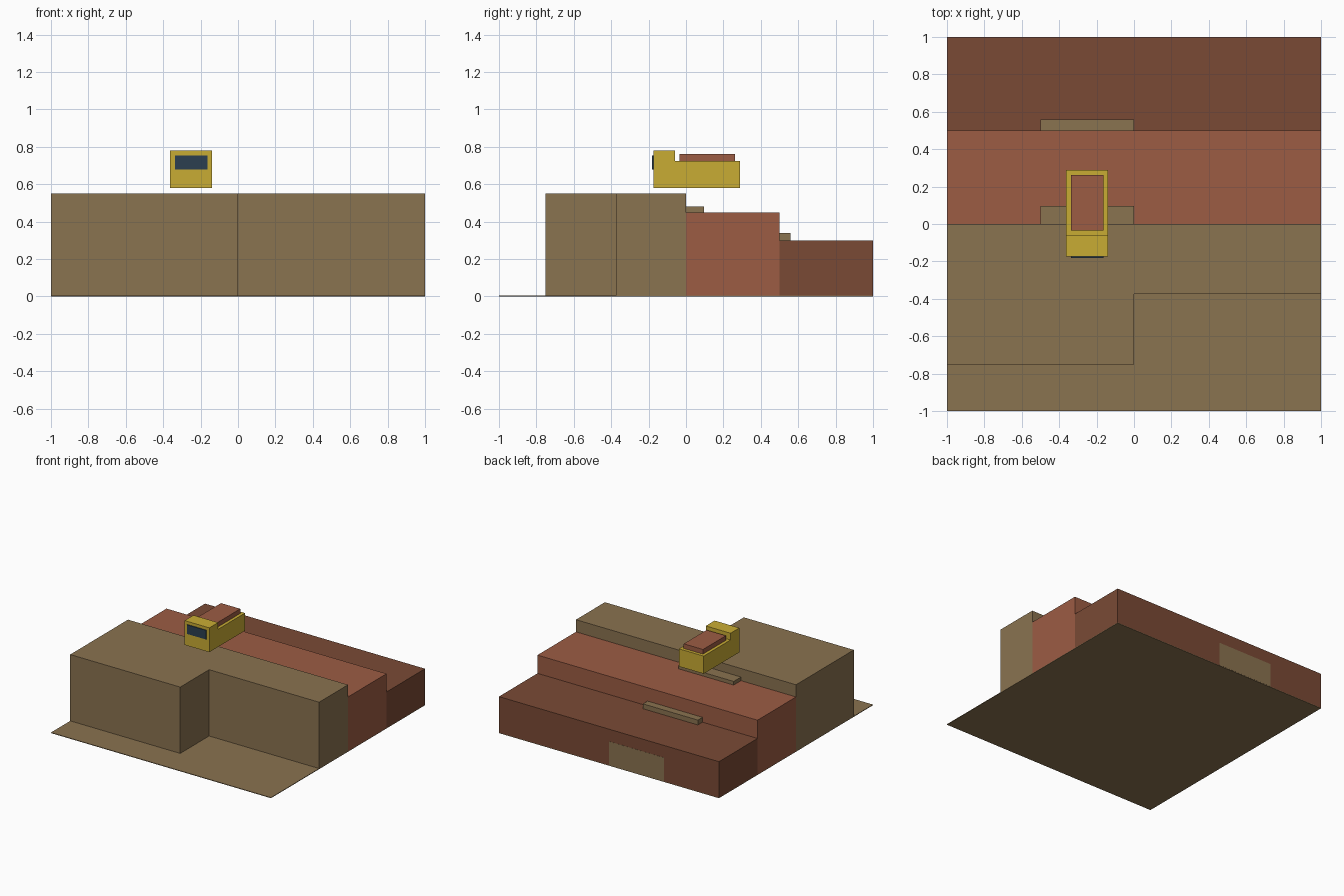
import bpy

cube = bpy.data.objects.get("Cube")
if cube:
    bpy.data.objects.remove(cube, do_unlink=True)


def linear(v):
    v /= 255
    return v / 12.92 if v <= 0.04045 else ((v + 0.055) / 1.055) ** 2.4


def material(name, rgb):
    mat = bpy.data.materials.new(name)
    mat.use_nodes = True
    colour = [linear(v) for v in rgb] + [1]
    mat.diffuse_color = colour
    mat.node_tree.nodes["Principled BSDF"].inputs["Base Color"].default_value = colour
    return mat


sand = material("sand", (138, 115, 80))
clay = material("red_clay", (156, 92, 68))
dark_clay = material("dark_clay", (122, 74, 53))
yellow = material("machine_yellow", (201, 172, 52))
glass = material("dark_glass", (44, 62, 80))


def block(name, mat, x, y, z):
    """Box spanning the given (min, max) ranges."""
    spans = (x, y, z)
    bpy.ops.mesh.primitive_cube_add(size=1)
    obj = bpy.context.object
    obj.name = name
    for v in obj.data.vertices:
        v.co = [(a + b) / 2 + c * (b - a) for c, (a, b) in zip(v.co, spans)]
    obj.data.materials.append(mat)
    return obj


def profile_solid(name, mat, outline, axis, span):
    """Outline extruded along an axis: 0 takes (y, z) points, 2 takes (x, y)."""
    def place(p, d):
        return (d, *p) if axis == 0 else (*p, d)
    n = len(outline)
    verts = [place(p, d) for d in span for p in outline]
    faces = [tuple(reversed(range(n))), tuple(range(n, 2 * n))]
    faces += [(i, (i + 1) % n, (i + 1) % n + n, i + n) for i in range(n)]
    mesh = bpy.data.meshes.new(name)
    mesh.from_pydata(verts, [], faces)
    mesh.materials.append(mat)
    obj = bpy.data.objects.new(name, mesh)
    bpy.context.collection.objects.link(obj)
    return obj


# Ground and terraces
block("ground_slab", sand, (-1, 1), (-1, 1), (0, 0.005))
profile_solid("upper_terrace", sand,
              [(-1, -0.75), (0, -0.75), (0, -0.375), (1, -0.375), (1, 0), (-1, 0)],
              2, (0.005, 0.55))
block("middle_terrace", clay, (-1, 1), (0, 0.5), (0.005, 0.45))
block("lower_terrace", dark_clay, (-1, 1), (0.5, 1), (0.005, 0.3))

# Haul ramp steps on each terrace
for name, y, z in (("upper_ramp", (0, 0.095), (0.45, 0.48)),
                   ("middle_ramp", (0.5, 0.56), (0.3, 0.34)),
                   ("lower_ramp", (0.995, 1.001), (0.005, 0.2))):
    block(name, sand, (-0.5, 0), y, z)

# Haul truck: raised cab in front, long bed behind
profile_solid("truck_body", yellow,
              [(-0.175, 0.58), (0.288, 0.58), (0.288, 0.725),
               (-0.06, 0.725), (-0.06, 0.78), (-0.175, 0.78)],
              0, (-0.363, -0.138))
block("truck_load", clay, (-0.338, -0.163), (-0.035, 0.262), (0.72, 0.763))
block("windscreen", glass, (-0.338, -0.163), (-0.182, -0.174), (0.68, 0.755))
